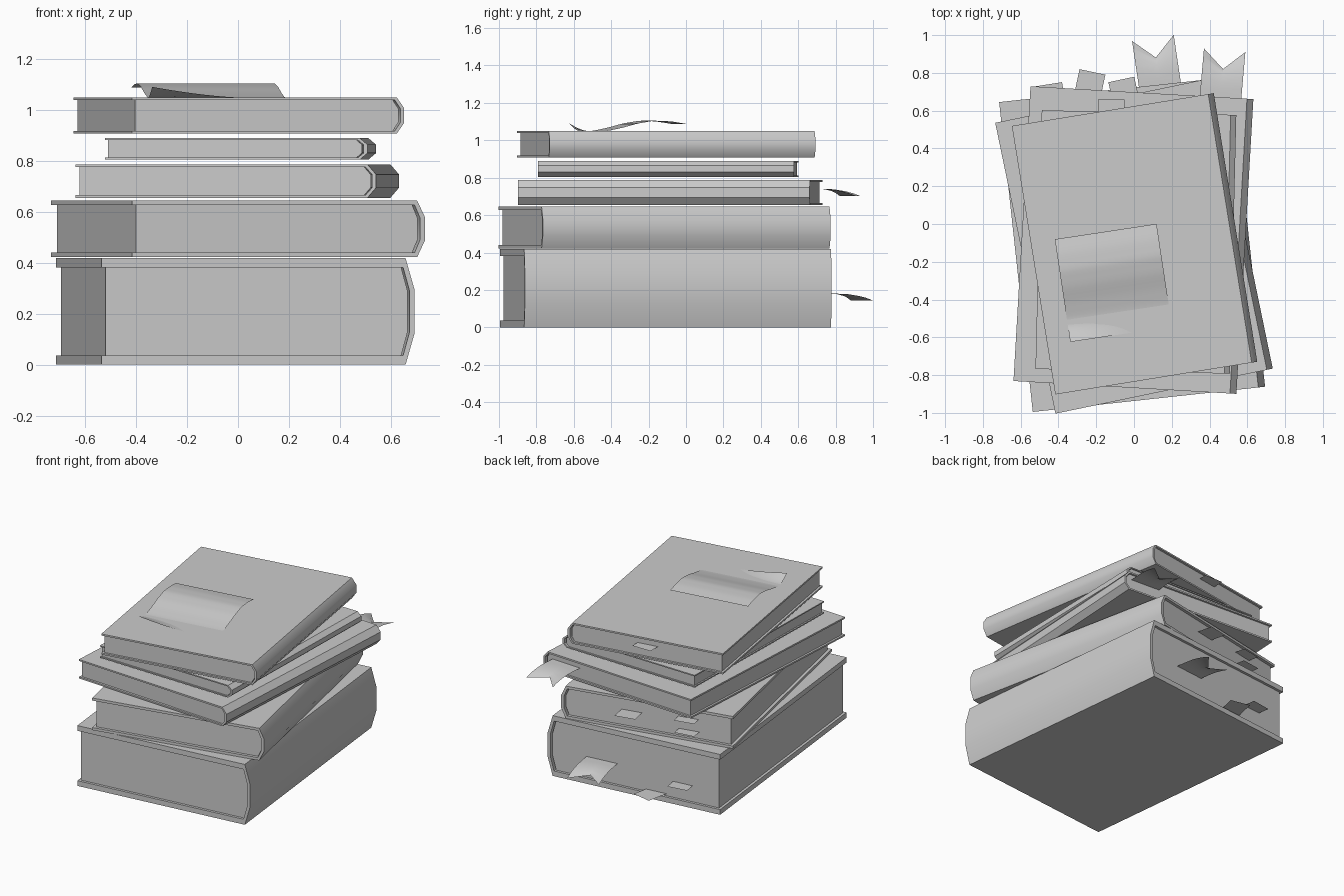
import bpy, bmesh, math
from mathutils import Vector

if "Cube" in bpy.data.objects:
    bpy.data.objects.remove(bpy.data.objects["Cube"])


def finish(name, bm, loc, deg):
    bmesh.ops.recalc_face_normals(bm, faces=bm.faces)
    me = bpy.data.meshes.new(name)
    bm.to_mesh(me)
    bm.free()
    ob = bpy.data.objects.new(name, me)
    bpy.context.collection.objects.link(ob)
    ob.location = loc
    ob.rotation_euler.z = math.radians(deg)
    bpy.ops.object.select_all(action='DESELECT')
    ob.select_set(True)
    bpy.context.view_layer.objects.active = ob
    bpy.ops.object.shade_smooth_by_angle(angle=math.radians(40))
    return ob


def extrude_profile(name, pts, length, loc, deg):
    # closed xz profile extruded along y, centred
    bm = bmesh.new()
    f = bm.faces.new([bm.verts.new((x, -length / 2, z)) for x, z in pts])
    r = bmesh.ops.extrude_face_region(bm, geom=[f])
    vs = [g for g in r['geom'] if isinstance(g, bmesh.types.BMVert)]
    bmesh.ops.translate(bm, verts=vs, vec=(0, length, 0))
    return finish(name, bm, loc, deg)


def sheet(name, w, prof, loc, deg, nx=2, notch=0.0, fn=None):
    # thin paper: prof is (y, z) along its length; notch cuts a forked end
    bm = bmesh.new()
    rows = []
    for j, (y, z) in enumerate(prof):
        row = []
        for i in range(nx + 1):
            s = 2 * i / nx - 1
            # pull the middle back on later rows to form the fork
            k = j / (len(prof) - 1)
            yy = y - notch * k * (1 - abs(s))
            row.append(bm.verts.new((s * w / 2, yy, z + (fn(s, k) if fn else 0))))
        rows.append(row)
    for a, b in zip(rows, rows[1:]):
        for i in range(nx):
            bm.faces.new((a[i], a[i + 1], b[i + 1], b[i]))
    return finish(name, bm, loc, deg)


def book(n, cx, cy, z0, z1, w, length, deg, t, ct, bulge, inset):
    h, x0, x1 = z1 - z0, -w / 2, w / 2
    xs = x1 - bulge
    # C-shaped cover with a faceted rounded spine
    st = 0.02 if h > 0.2 else 0.015
    cover = [(x0, 0), (xs, 0), (x1, .3 * h), (x1, .7 * h), (xs, h), (x0, h),
             (x0, h - ct), (xs - st * .5, h - ct), (x1 - st, .69 * h),
             (x1 - st, .31 * h), (xs - st * .5, ct), (x0, ct)]
    extrude_profile(f"book_{n}_cover", cover, length, (cx, cy, z0), deg)
    # page block following the spine curve
    g = st + 0.006
    pages = [(x0 + inset, ct), (xs - g * .6, ct), (x1 - g, .31 * h),
             (x1 - g, .69 * h), (xs - g * .6, h - ct), (x0 + inset, h - ct)]
    extrude_profile(f"book_{n}_pages", pages, length - 2 * inset, (cx, cy, z0), deg)


# n, cx, cy, z0, z1, width, length, rotation, -, cover thickness, bulge, inset
book(1, -.01, -.108, 0, .418, 1.237, 1.65, 6.2, 0, .036, .036, .018)
book(2, 0, -.115, .422, .645, 1.175, 1.572, 11.7, 0, .018, .032, .02)
book(3, -.003, -.085, .655, .787, 1.182, 1.563, -3.3, 0, .011, .034, .014)
book(4, .01, -.095, .805, .89, 1.03, 1.37, -1.4, 0, .008, .03, .01)
book(5, .003, -.105, .907, 1.05, 1.083, 1.44, 9.2, 0, .011, .03, .015)

# page tabs sticking out of the back edges: centre x, outer y, z, rotation
tabs = [(-.22, .805, .05, -12), (-.45, .74, .147, 9), (-.067, .765, .546, 12),
        (-.44, .65, .57, 12), (-.44, .65, .485, 8), (-.12, .66, 1.0, 0)]
for i, (x, y, z, r) in enumerate(tabs):
    sheet(f"page_tab_{i + 1}", .14, [(-.16, 0), (0, 0)], (x, y, z), r)

# forked ribbon bookmarks, drooping at the tip
curve = [(-.3, 0), (-.2, 0), (-.14, -.002), (-.08, -.012), (-.04, -.022), (0, -.037)]
sheet("ribbon_lower", .223, curve, (.1, .985, .18), 8.5, notch=.105)
sheet("ribbon_upper", .22, curve, (.48, .92, .74), -5, notch=.1)

# curled loose note on the top book, front left corner lifted
N = 24
keys = [(0, 1.088), (.08, 1.101), (.17, 1.105), (.26, 1.09), (.34, 1.068),
        (.42, 1.051), (.47, 1.046), (.51, 1.047), (.55, 1.049)]


def height(v):
    for (a, za), (b, zb) in zip(keys, keys[1:]):
        if v <= b + 1e-6:
            k = (v - a) / (b - a)
            return za + (zb - za) * k


prof = [(-.55 * j / N, height(.55 * j / N)) for j in range(N + 1)]
sheet("loose_note", .545, prof, (-.15, -.04, 0), 8.6, nx=16,
      fn=lambda s, k: .042 * max(0, (k - .8) / .2) ** 1.5 * max(0, (.3 - s) / 1.3) ** 1.5)
